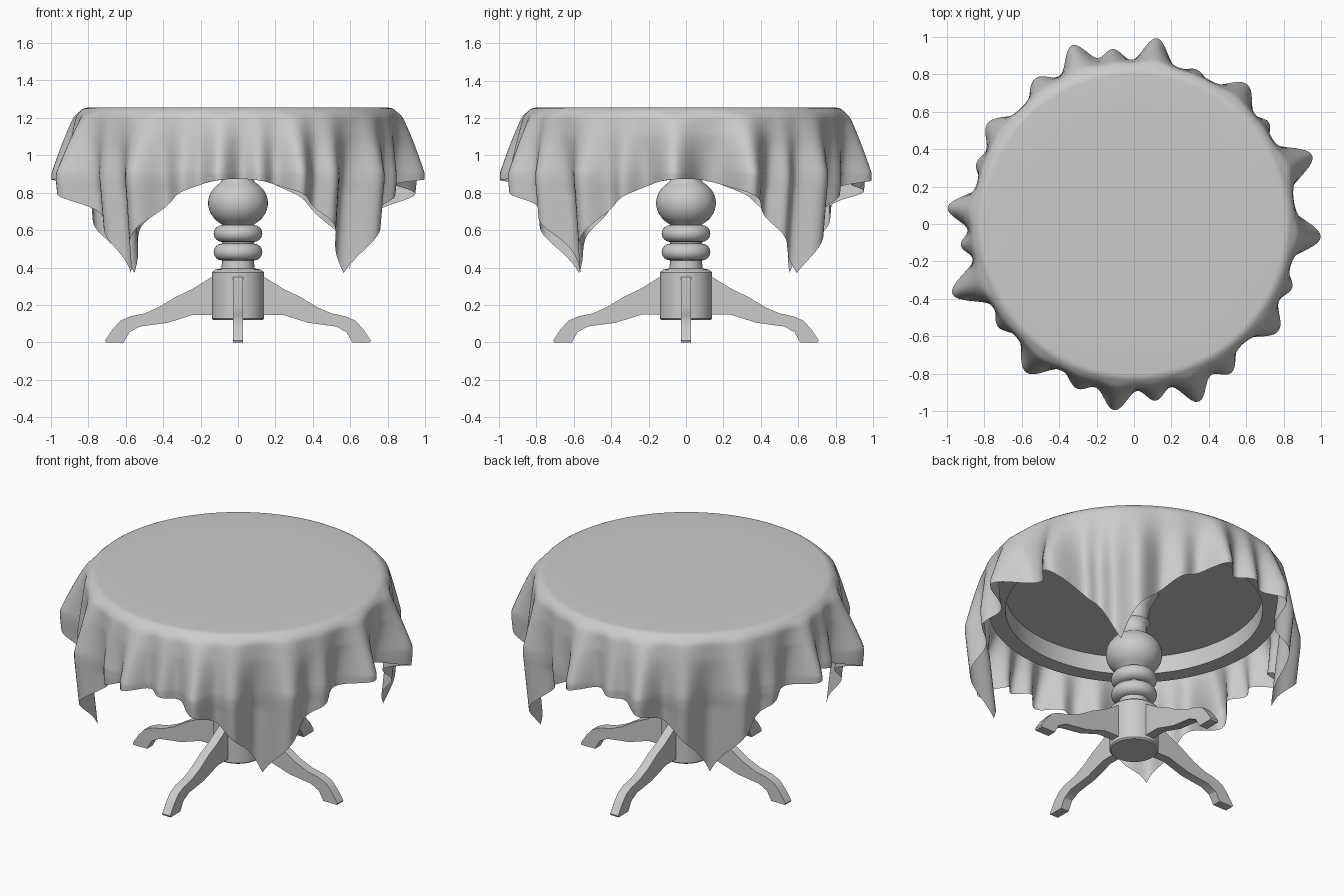
import bpy, bmesh, math

if "Cube" in bpy.data.objects:
    bpy.data.objects.remove(bpy.data.objects["Cube"])


def finish(name, bm, angle=40):
    bmesh.ops.recalc_face_normals(bm, faces=bm.faces)
    mesh = bpy.data.meshes.new(name)
    bm.to_mesh(mesh)
    bm.free()
    obj = bpy.data.objects.new(name, mesh)
    bpy.context.collection.objects.link(obj)
    bpy.ops.object.select_all(action='DESELECT')
    obj.select_set(True)
    bpy.context.view_layer.objects.active = obj
    bpy.ops.object.shade_smooth_by_angle(angle=math.radians(angle))
    return obj


def lathe(name, profile, steps=64):
    bm = bmesh.new()
    verts = [bm.verts.new((r, 0, z)) for r, z in profile]
    edges = [bm.edges.new(p) for p in zip(verts, verts[1:])]
    bmesh.ops.spin(bm, geom=verts + edges, cent=(0, 0, 0), axis=(0, 0, 1),
                   angle=math.tau, steps=steps)
    bmesh.ops.remove_doubles(bm, verts=bm.verts, dist=1e-4)
    return finish(name, bm)


# Turned pedestal: hub, two rings, ball and flared neck
def bulge(z, height, neck, radius, n=8):
    return [(neck + (radius - neck) * math.sin(math.pi * i / n),
             z - height / 2 * math.cos(math.pi * i / n)) for i in range(n + 1)]


ball = [(0.16 * math.cos(a), 0.745 + 0.135 * math.sin(a))
        for a in (math.radians(-55 + i * 10) for i in range(12))]
pedestal = [(0, 0.12), (0.132, 0.12), (0.14, 0.128), (0.14, 0.375), (0.12, 0.39),
            (0.09, 0.395), (0.085, 0.43)]
pedestal += bulge(0.483, 0.09, 0.085, 0.13) + bulge(0.582, 0.09, 0.085, 0.13)
pedestal += ball + [(0.075, 0.88), (0.075, 0.93), (0.09, 0.95), (0.08, 0.97),
                    (0.09, 1.05), (0.14, 1.15), (0, 1.15)]
lathe("pedestal", pedestal)

# Round top with a hollow apron underneath
lathe("table_top", [(0, 1.15), (0.73, 1.15), (0.73, 1.04), (0.825, 1.04),
                    (0.825, 1.21), (0.80, 1.235), (0, 1.235)], 96)

# Four curved legs
leg_outline = [(0.12, 0.35), (0.14, 0.35), (0.245, 0.285), (0.33, 0.245), (0.42, 0.19),
               (0.50, 0.155), (0.575, 0.14), (0.63, 0.115), (0.67, 0.07), (0.71, 0.01),
               (0.705, 0), (0.61, 0), (0.605, 0.01), (0.58, 0.055), (0.525, 0.085),
               (0.375, 0.105), (0.24, 0.148), (0.12, 0.148)]
for i, side in enumerate(("right", "back", "left", "front")):
    bm = bmesh.new()
    face = bm.faces.new([bm.verts.new((x, -0.028, z)) for x, z in leg_outline])
    ext = bmesh.ops.extrude_face_region(bm, geom=[face])
    bmesh.ops.translate(bm, vec=(0, 0.056, 0),
                        verts=[v for v in ext["geom"] if isinstance(v, bmesh.types.BMVert)])
    leg = finish(side + "_leg", bm, 30)
    leg.rotation_euler.z = i * math.pi / 2

# Square tablecloth draped over the round top: (angle, reach, width) of each fold
HALF, FLAT, BEND, TOP = 1.215, 0.80, 0.06, 1.255
folds = [(-4, 1.0, 4.5), (21, 1.02, 4.5), (37, 0.90, 3), (51, 0.96, 5), (68, 0.89, 4),
         (83, 1.0, 4), (97, 0.94, 3.5), (109, 1.01, 4), (124, 0.94, 4.5),
         (145.6, 0.95, 5), (159, 0.90, 3.5), (175, 1.0, 4), (187, 0.93, 3),
         (201, 1.04, 4.5), (217, 0.91, 4), (234, 0.98, 5), (251, 0.93, 4),
         (264, 1.0, 4), (277, 0.95, 3.5), (290, 1.01, 4), (303, 0.95, 4),
         (323.5, 0.96, 5), (338, 0.91, 3.5)]


def cloth_point(deg, row, bend_rows=8, drop_rows=30):
    a = math.radians(deg)
    length = HALF / max(abs(math.cos(a)), abs(math.sin(a)))
    bend = min(row / bend_rows, 1) * math.pi / 2
    r = FLAT + BEND * math.sin(bend)
    z = TOP - BEND * (1 - math.cos(bend))
    if row > bend_rows:
        z -= (row - bend_rows) / drop_rows * (length - FLAT - BEND * math.pi / 2)
    drop = TOP - z
    push = cover = 0
    for fa, reach, width in folds:
        off = (deg - fa + 180) % 360 - 180
        g = math.exp(-(off / width) ** 2 / 2)
        push += (reach - 0.86) * g
        cover += g
    r += push * min(max(drop - 0.02, 0) / 0.33, 1) ** 0.8
    r -= 0.05 * min(max(drop - 0.15, 0) / 0.3, 1) * (1 - min(cover, 1))
    r -= 0.1 * max(drop - 0.4, 0)
    return r * math.cos(a), r * math.sin(a), z


bm = bmesh.new()
N = 360
rings = []
for r in (0.3, 0.6):
    rings.append([bm.verts.new((r * math.cos(math.tau * i / N), r * math.sin(math.tau * i / N), TOP))
                  for i in range(N)])
for row in range(39):
    rings.append([bm.verts.new(cloth_point(i * 360 / N, row)) for i in range(N)])
centre = bm.verts.new((0, 0, TOP))
for i in range(N):
    j = (i + 1) % N
    bm.faces.new((centre, rings[0][i], rings[0][j]))
    for p, q in zip(rings, rings[1:]):
        bm.faces.new((p[i], q[i], q[j], p[j]))
finish("tablecloth", bm, 80)
